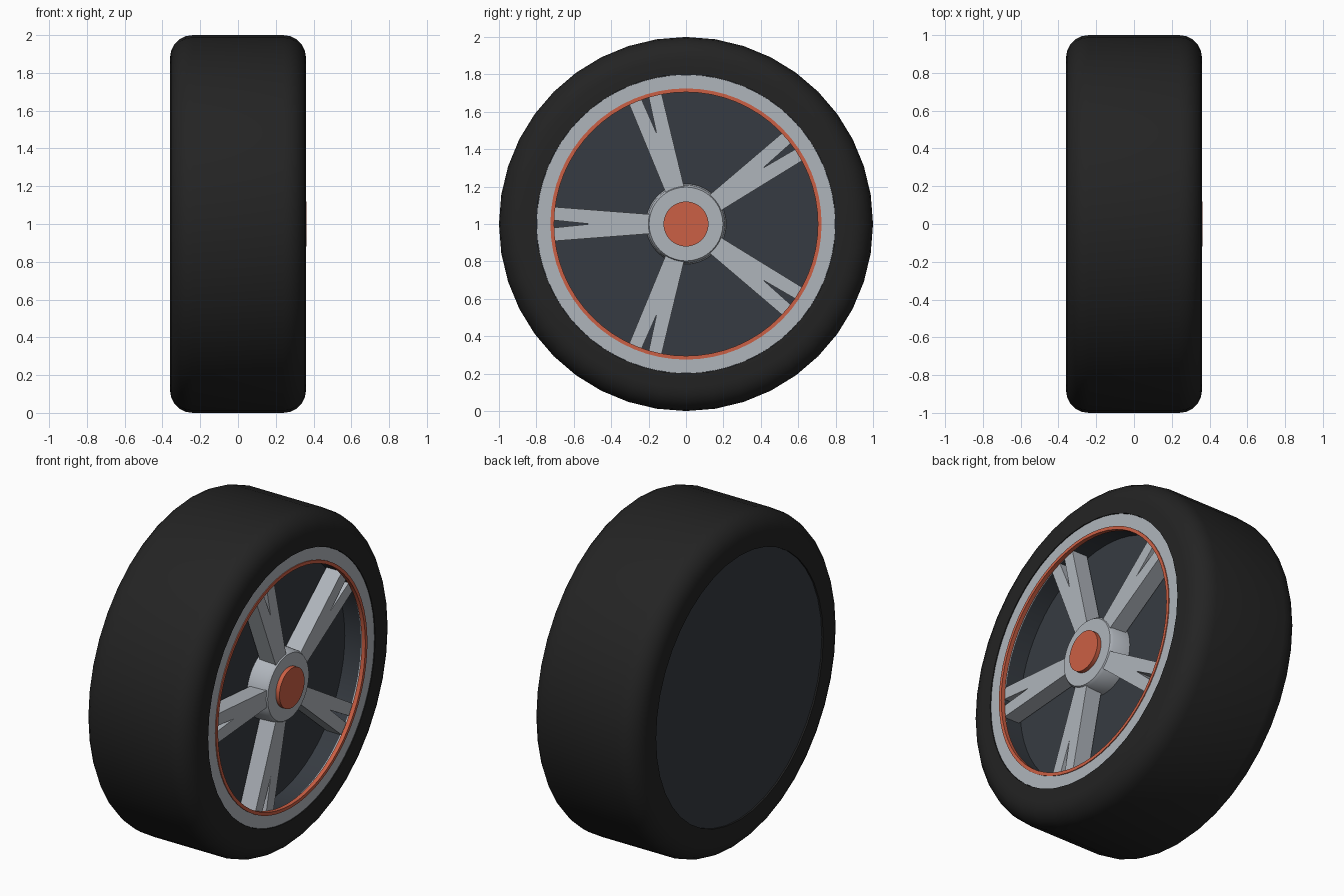
import bpy, bmesh, math
from mathutils import Matrix

if "Cube" in bpy.data.objects:
    bpy.data.objects.remove(bpy.data.objects["Cube"])


def material(name, rgb):
    m = bpy.data.materials.new(name)
    m.diffuse_color = (*rgb, 1)
    m.use_nodes = True
    m.node_tree.nodes["Principled BSDF"].inputs["Base Color"].default_value = m.diffuse_color
    return m


RUBBER = material("black rubber", (0.017, 0.017, 0.017))
SLATE = material("dark slate", (0.037, 0.044, 0.054))
SILVER = material("silver grey", (0.43, 0.46, 0.50))
ORANGE = material("orange", (0.60, 0.115, 0.058))


def finish(bm, name, mat, angle=35):
    bmesh.ops.remove_doubles(bm, verts=bm.verts, dist=1e-5)
    bmesh.ops.dissolve_degenerate(bm, edges=bm.edges, dist=1e-6)
    bmesh.ops.recalc_face_normals(bm, faces=bm.faces)
    me = bpy.data.meshes.new(name)
    bm.to_mesh(me)
    bm.free()
    ob = bpy.data.objects.new(name, me)
    bpy.context.collection.objects.link(ob)
    me.materials.append(mat)
    ob.location.z = 1
    bpy.ops.object.select_all(action='DESELECT')
    ob.select_set(True)
    bpy.context.view_layer.objects.active = ob
    bpy.ops.object.shade_smooth_by_angle(angle=math.radians(angle))
    return ob


def lathe(name, profile, mat, sides=64, closed=True):
    """Revolve (x, radius) points around the wheel axis."""
    bm = bmesh.new()
    rings = []
    for i in range(sides):
        a = 2 * math.pi * i / sides
        rings.append([bm.verts.new((x, r * math.cos(a), r * math.sin(a))) for x, r in profile])
    n = len(profile)
    for i in range(sides):
        p, q = rings[i], rings[(i + 1) % sides]
        for j in range(n if closed else n - 1):
            k = (j + 1) % n
            if profile[j][1] == 0 and profile[k][1] == 0:
                continue
            if profile[j][1] == 0:
                bm.faces.new((p[j], p[k], q[k]))
            elif profile[k][1] == 0:
                bm.faces.new((p[j], p[k], q[j]))
            else:
                bm.faces.new((p[j], p[k], q[k], q[j]))
    return finish(bm, name, mat)


# Tyre: wide band with rounded shoulders
W, R, B, STEPS = 0.36, 1.0, 0.12, 5
arc = [(W - B + B * math.cos(t), R - B + B * math.sin(t))
       for t in (math.pi / 2 * i / STEPS for i in range(STEPS + 1))]
tyre = [(W, 0.8)] + arc + [(-x, r) for x, r in reversed(arc)] + [(-W, 0.8)]
lathe("tyre", tyre, RUBBER, sides=40)

# Dark drum: closed back, recessed front plate
lathe("wheel_drum", [(-0.35, 0), (-0.35, 0.802), (0.335, 0.802), (0.335, 0.722),
                     (0.21, 0.722), (0.21, 0)], SLATE)

# Rim lip and thin accent ring inside it
lathe("rim_lip", [(0.32, 0.72), (0.355, 0.72), (0.355, 0.798), (0.32, 0.798)], SILVER)
lathe("accent_ring", [(0.335, 0.705), (0.36, 0.705), (0.36, 0.725), (0.335, 0.725)], ORANGE)

# Hub and centre cap
lathe("hub", [(0.2, 0), (0.2, 0.215), (0.32, 0.208), (0.337, 0.197), (0.337, 0)], SILVER)
lathe("centre_cap", [(0.32, 0), (0.32, 0.12), (0.362, 0.12), (0.362, 0)], ORANGE)

# Five forked spokes
fork = [(0.12, -0.046), (0.715, -0.092), (0.715, -0.021), (0.51, 0),
        (0.715, 0.021), (0.715, 0.092), (0.12, 0.046)]
for i in range(5):
    bm = bmesh.new()
    face = bm.faces.new([bm.verts.new((0.225, r, s)) for r, s in fork])
    ext = bmesh.ops.extrude_face_region(bm, geom=[face], use_keep_orig=True)
    bmesh.ops.translate(bm, vec=(0.105, 0, 0),
                        verts=[v for v in ext["geom"] if isinstance(v, bmesh.types.BMVert)])
    bmesh.ops.rotate(bm, verts=bm.verts,
                     matrix=Matrix.Rotation(math.radians(36 + 72 * i), 3, 'X'))
    finish(bm, f"spoke_{i + 1}", SILVER, angle=20)
